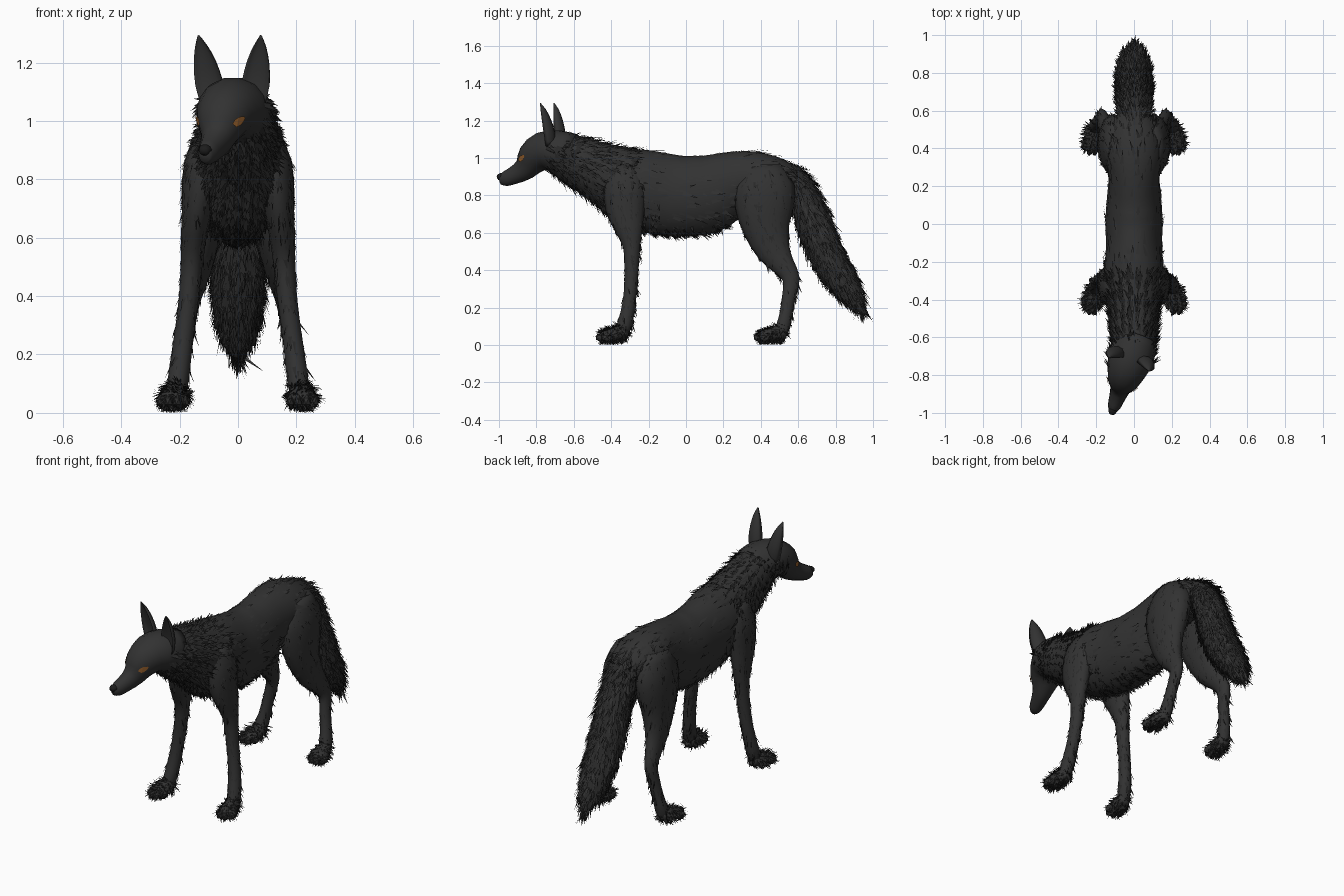
import bpy, bmesh, math, random
from mathutils import Vector, Matrix
from mathutils.bvhtree import BVHTree

if "Cube" in bpy.data.objects:
    bpy.data.objects.remove(bpy.data.objects["Cube"])

random.seed(7)


def material(name, r, g, b):
    m = bpy.data.materials.new(name)
    m.diffuse_color = (r, g, b, 1)
    m.use_nodes = True
    m.node_tree.nodes["Principled BSDF"].inputs["Base Color"].default_value = m.diffuse_color
    return m


COAT = material("charcoal coat", .032, .032, .032)
FUR = material("dark fur", .021, .021, .021)
NOSE = material("black nose", .012, .012, .012)
AMBER = material("amber eye", .30, .115, .025)


def add_object(name, bm, mat, smooth=False):
    for f in bm.faces:
        f.smooth = smooth
    me = bpy.data.meshes.new(name)
    bm.to_mesh(me)
    bm.free()
    me.materials.append(mat)
    ob = bpy.data.objects.new(name, me)
    bpy.context.collection.objects.link(ob)
    return ob


def refine(rows, n):
    """Catmull-Rom interpolation of section rows (x, y, z, width, height)."""
    out = []
    for i in range(len(rows) - 1):
        a, b, c, d = (rows[max(0, min(len(rows) - 1, i + k))] for k in (-1, 0, 1, 2))
        for j in range(n):
            t = j / n
            out.append([.5 * (2 * q + (r - p) * t + (2 * p - 5 * q + 4 * r - s) * t * t
                              + (3 * q - p - 3 * r + s) * t ** 3) for p, q, r, s in zip(a, b, c, d)])
    return out + [list(rows[-1])]


def loft(name, rows, mat=COAT, sides=14, steps=2, mirror=1, cup=False, matrix=None):
    """Skin elliptical sections along a path; cup hollows the front half."""
    rows = refine([(r[0] * mirror, *r[1:]) for r in rows], steps)
    bm, rings = bmesh.new(), []
    for i, (x, y, z, w, h) in enumerate(rows):
        tan = (Vector(rows[min(i + 1, len(rows) - 1)][:3]) - Vector(rows[max(i - 1, 0)][:3])).normalized()
        side = (Vector((1, 0, 0)) - tan * tan.x).normalized()
        up = tan.cross(side)
        ring = []
        for k in range(sides):
            a = math.tau * k / sides
            s = math.sin(a)
            if cup and s < 0:
                s *= -.45
            ring.append(bm.verts.new(Vector((x, y, z)) + side * w * math.cos(a) + up * h * s))
        rings.append(ring)
    for p, q in zip(rings, rings[1:]):
        for k in range(sides):
            n = (k + 1) % sides
            bm.faces.new((p[k], p[n], q[n], q[k]))
    bm.faces.new(rings[0])
    bm.faces.new(rings[-1])
    bmesh.ops.recalc_face_normals(bm, faces=bm.faces)
    if matrix:
        bm.transform(matrix)
    return add_object(name, bm, mat, True)


def fur(name, source, count, length, width, flow, lift, keep=lambda p: True, mat=FUR):
    """Scatter pointed tufts over a surface, combed along the flow direction."""
    polys = list(source.data.polygons)
    areas = [p.area for p in polys]
    bm = bmesh.new()
    for poly in random.choices(polys, areas, k=count):
        co = [source.data.vertices[i].co for i in poly.vertices]
        wts = [random.random() for _ in co]
        p = sum((c * w for c, w in zip(co, wts)), Vector()) / sum(wts)
        if not keep(p):
            continue
        n = poly.normal
        d = Vector(flow) + Vector([random.uniform(-.35, .35) for _ in range(3)])
        d = (d - n * d.dot(n)).normalized() + n * lift * random.uniform(.3, 1.3)
        across = d.cross(n).normalized() * width * random.uniform(.6, 1.4)
        tip = p + d.normalized() * length * random.uniform(.5, 1.3)
        tip.z = max(tip.z, 0)
        base = p - n * .004
        bm.faces.new([bm.verts.new(v) for v in (base - across, base + across, tip)])
    return add_object(name, bm, mat)


# Torso and neck
body = loft("torso", [
    (0, -.70, 1.03, .10, .10), (0, -.60, .99, .12, .135), (0, -.50, .945, .13, .15),
    (0, -.40, .90, .145, .175), (0, -.28, .845, .16, .21), (0, -.12, .805, .148, .22),
    (0, 0, .795, .152, .215), (0, .12, .81, .145, .21), (0, .25, .862, .135, .175),
    (0, .38, .89, .15, .145), (0, .50, .885, .13, .11), (0, .60, .86, .07, .07)], sides=20, steps=3)
fur("neck_ruff", body, 6000, .055, .009, (0, .8, -.45), .45, lambda p: p.y < -.30 + .25 * (p.z - .9))
fur("chest_fur", body, 2500, .05, .009, (0, .3, -1), .4, lambda p: p.y < -.15 and p.z < .8)
fur("belly_fur", body, 6000, .045, .008, (0, .6, -.6), .5, lambda p: -.3 < p.y < .3 and p.z < .64)
fur("back_mats", body, 700, .10, .014, (0, 1, -.15), .07, lambda p: p.z > .65, COAT)

# Head, turned a little to one side
turn = Matrix.Translation((0, -.66, 0)) @ Matrix.Rotation(math.radians(-19), 4, 'Z')
head = loft("head", [
    (0, .06, 1.02, .10, .11), (0, -.03, 1.035, .122, .115), (0, -.11, 1.035, .108, .105),
    (0, -.17, .995, .088, .088), (0, -.215, .94, .057, .062), (0, -.28, .905, .042, .047),
    (0, -.325, .888, .034, .04), (0, -.352, .882, .02, .024)], sides=14, steps=2, matrix=turn)
loft("nose", [(0, -.325, .903, .016, .012), (0, -.345, .901, .024, .02), (0, -.366, .895, .014, .013)],
     NOSE, 10, matrix=turn)
fur("cheek_fur", head, 1100, .06, .009, (.1, .8, -.5), .4,
    lambda p: p.y > -.77 and p.z < 1.08)

# Eyes: almond plates fitted to the head surface
bm = bmesh.new()
bm.from_mesh(head.data)
surface = BVHTree.FromBMesh(bm)
bm.free()
for s, label in ((-1, "right"), (1, "left")):
    bm, ring = bmesh.new(), []
    for k in range(8):
        a = math.tau * k / 8
        u, v = math.cos(a), math.sin(a) * (.012 if k % 4 else .014)
        guess = turn @ Vector((s * (.060 + .022 * u), -.195 + .014 * u, 1.0 + .010 * u + v))
        hit, nrm, *_ = surface.find_nearest(guess)
        ring.append(bm.verts.new(hit + nrm * .006))
    bm.faces.new(ring)
    bmesh.ops.triangulate(bm, faces=bm.faces)
    add_object(label + "_eye", bm, AMBER)

# Ears: cupped, pointed
for s, label in ((-1, "right"), (1, "left")):
    loft(label + "_ear", [
        (.072, -.055, 1.07, .046, .04), (.085, -.06, 1.13, .05, .045), (.097, -.07, 1.20, .040, .036),
        (.107, -.08, 1.255, .022, .022), (.113, -.088, 1.293, .003, .003)],
        sides=12, mirror=s, cup=True, matrix=turn)

# Legs and paws, mirrored
FRONT = [(.09, -.33, .95, .05, .09), (.115, -.325, .85, .07, .115), (.135, -.325, .73, .056, .105),
         (.15, -.305, .62, .045, .075), (.158, -.29, .52, .038, .045), (.168, -.292, .40, .034, .038),
         (.182, -.297, .29, .033, .035), (.195, -.31, .19, .035, .036), (.205, -.328, .11, .036, .04),
         (.212, -.35, .06, .03, .035)]
HIND = [(.085, .41, .95, .06, .10), (.10, .42, .85, .085, .16), (.112, .42, .73, .082, .155),
        (.122, .43, .62, .068, .125), (.138, .47, .50, .05, .09), (.155, .525, .42, .038, .06),
        (.168, .563, .35, .031, .046), (.18, .55, .26, .029, .036), (.195, .535, .17, .03, .034),
        (.205, .52, .10, .034, .038), (.212, .50, .05, .03, .035)]
for pair, rows, toe_y, cut in (("front", FRONT, -.455, .6), ("hind", HIND, .39, .6)):
    for s, label in ((-1, "right"), (1, "left")):
        tag = f"{pair}_{label}_"
        leg = loft(tag + "leg", rows, sides=12, steps=2, mirror=s)
        fur(tag + "leg_fur", leg, 420, .06, .008, (0, .25, -1), .13, lambda p: p.z > .1)
        paw = loft(tag + "paw", [
            (.205, toe_y + .14, .07, .03, .035), (.212, toe_y + .10, .062, .042, .042),
            (.22, toe_y + .05, .052, .048, .034), (.225, toe_y + .01, .045, .04, .026),
            (.226, toe_y, .042, .02, .014)], sides=12, steps=2, mirror=s)
        # Toes
        bm = bmesh.new()
        for k, (dx, dy) in enumerate(((-.042, .03), (-.015, 0), (.015, 0), (.042, .03))):
            m = Matrix.Translation((s * (.222 + dx), toe_y + dy, .04)) @ Matrix.Diagonal((.016, .032, .024, 1))
            bmesh.ops.create_icosphere(bm, subdivisions=1, radius=1, matrix=m)
        add_object(tag + "toes", bm, COAT)
        fur(tag + "paw_fur", paw, 420, .038, .006, (s * .25, -.2, -.4), .6)

# Bushy tail
tail = loft("tail", [
    (0, .50, .95, .05, .045), (0, .58, .88, .075, .07), (0, .645, .76, .085, .085),
    (0, .695, .62, .09, .092), (0, .75, .49, .09, .09), (0, .82, .37, .08, .082),
    (0, .885, .275, .055, .06), (0, .94, .20, .01, .012)], sides=14, steps=3)
fur("tail_fur", tail, 3600, .085, .009, (0, .45, -1), .25)
fur("tail_mats", tail, 500, .10, .016, (0, .45, -1), .12, mat=COAT)
rump = fur("rump_fur", body, 900, .07, .012, (0, .6, -.8), .2, lambda p: p.y > .42)
